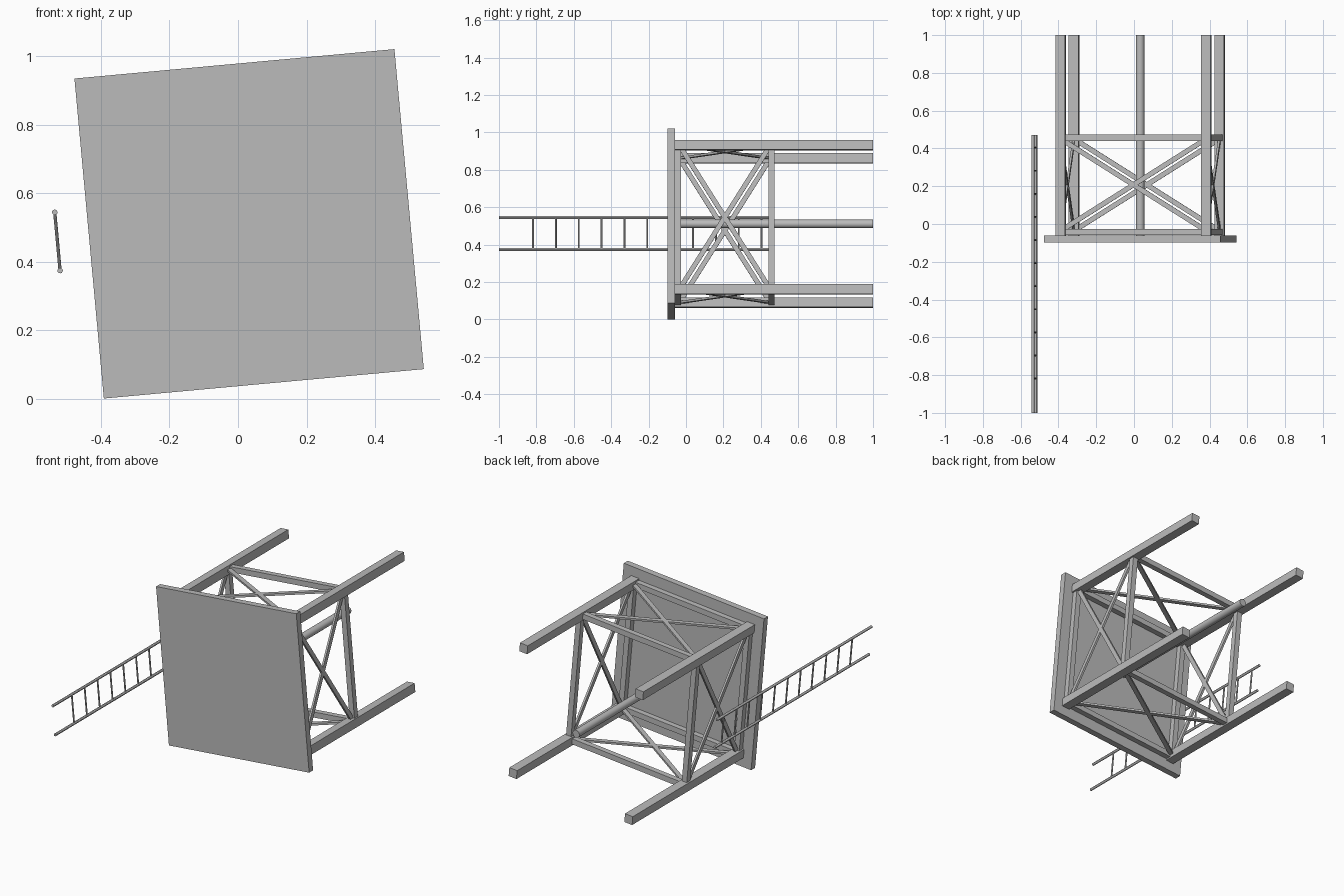
import bpy, bmesh, math
from mathutils import Matrix, Vector

cube = bpy.data.objects.get("Cube")
if cube:
    bpy.data.objects.remove(cube, do_unlink=True)

grey = bpy.data.materials.new("plain_grey")
grey.use_nodes = True
colour = (0.5, 0.5, 0.5, 1)
grey.diffuse_color = colour
grey.node_tree.nodes["Principled BSDF"].inputs["Base Color"].default_value = colour

# The whole tower lies on its side, tilted a little about its long axis (y)
TILT = Matrix.Translation((0.0325, 0, 0.511)) @ Matrix.Rotation(math.radians(-5.25), 4, 'Y')
HALF = 0.387      # leg distance from the long axis
LEG = 0.052
BEAM = 0.033
BACK = 1.0


def finish(name, bm, smooth=False):
    mesh = bpy.data.meshes.new(name)
    bm.to_mesh(mesh)
    bm.free()
    mesh.materials.append(grey)
    obj = bpy.data.objects.new(name, mesh)
    bpy.context.collection.objects.link(obj)
    if smooth:
        bpy.ops.object.select_all(action='DESELECT')
        obj.select_set(True)
        bpy.context.view_layer.objects.active = obj
        bpy.ops.object.shade_smooth_by_angle()
    return obj


def frame(a, b, normal):
    """Matrix with z along a-b and x along the normal, centred between them."""
    a, b = Vector(a), Vector(b)
    z = (b - a).normalized()
    x = Vector(normal)
    y = z.cross(x)
    rot = Matrix((x, y, z)).transposed().to_4x4()
    return Matrix.Translation((a + b) / 2) @ rot, (b - a).length


def bar(name, a, b, thick, wide, spin=Matrix()):
    m, length = frame(a, b, (0, 0, 1))
    bm = bmesh.new()
    size = Matrix.Diagonal((thick, wide, length, 1))
    bmesh.ops.create_cube(bm, size=1, matrix=TILT @ spin @ m @ size)
    return finish(name, bm)


def tube(name, a, b, radius, sides, normal):
    m, length = frame(a, b, normal)
    bm = bmesh.new()
    bmesh.ops.create_cone(bm, cap_ends=True, segments=sides, radius1=radius,
                          radius2=radius, depth=length, matrix=TILT @ m)
    return finish(name, bm, smooth=True)


# Platform and central pipe
bar("platform", (0, -0.098, 0), (0, -0.06, 0), 0.938, 0.938)
tube("central_pipe", (0, -0.06, 0), (0, BACK, 0), 0.0225, 24, (0, 0, 1))

# Each side has a leg, two cross beams and a crossed pair of braces
for k, side in enumerate(("top", "right", "bottom", "left")):
    spin = Matrix.Rotation(k * math.pi / 2, 4, 'Y')
    bar(side + "_leg", (HALF, -0.06, HALF), (HALF, BACK, HALF), LEG, LEG, spin)
    inner = HALF - LEG / 2
    for label, y in (("near", -0.043), ("far", 0.457)):
        bar(f"{side}_{label}_beam", (-inner, y, HALF), (inner, y, HALF), BEAM, BEAM, spin)
    for label, s in (("rising", 1), ("falling", -1)):
        bar(f"{side}_{label}_brace", (-s * 0.37, -0.025, HALF), (s * 0.37, 0.44, HALF),
            0.012, 0.026, spin)

# Ladder beside the platform
LADDER_X, RAIL = -0.562, 0.0855
for label, s in (("upper", 1), ("lower", -1)):
    tube(label + "_ladder_rail", (LADDER_X, -1, s * RAIL), (LADDER_X, 0.47, s * RAIL),
         0.008, 12, (0, 0, 1))
for i in range(11):
    y = -0.818 + 0.1222 * i
    tube(f"ladder_rung_{i + 1}", (LADDER_X, y, -RAIL), (LADDER_X, y, RAIL), 0.005, 10, (1, 0, 0))
